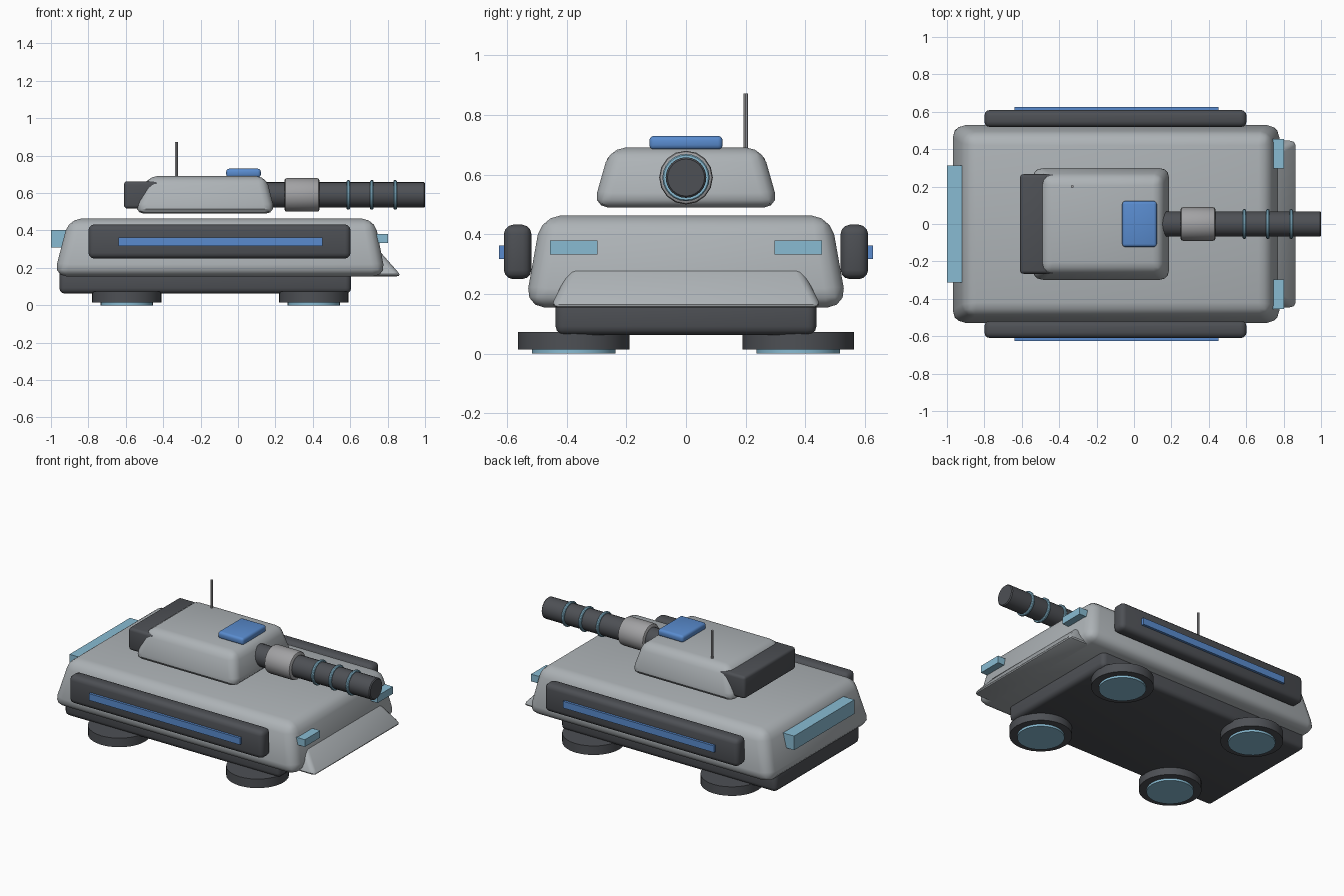
import bpy, bmesh, math

if "Cube" in bpy.data.objects:
    bpy.data.objects.remove(bpy.data.objects["Cube"])


def material(name, rgb):
    m = bpy.data.materials.new(name)
    m.diffuse_color = (*rgb, 1)
    m.use_nodes = True
    m.node_tree.nodes["Principled BSDF"].inputs["Base Color"].default_value = m.diffuse_color
    return m


ARMOUR = material("armour grey", (0.42, 0.45, 0.47))
DARK = material("dark grey", (0.075, 0.08, 0.09))
METAL = material("metal grey", (0.36, 0.36, 0.37))
BLUE = material("panel blue", (0.10, 0.26, 0.62))
GLOW = material("light blue", (0.25, 0.50, 0.65))


def finish(bm, name, mat, smooth=True):
    bmesh.ops.recalc_face_normals(bm, faces=bm.faces)
    me = bpy.data.meshes.new(name)
    bm.to_mesh(me)
    bm.free()
    me.materials.append(mat)
    ob = bpy.data.objects.new(name, me)
    bpy.context.collection.objects.link(ob)
    if smooth:
        bpy.ops.object.select_all(action='DESELECT')
        ob.select_set(True)
        bpy.context.view_layer.objects.active = ob
        bpy.ops.object.shade_smooth_by_angle(angle=math.radians(35))
    return ob


def block(name, mat, x, y, z, top_x=None, top_y=None, bevel=0, segments=3, low_bevel=None):
    """Box between the x, y, z ranges, optionally tapered to top_x, top_y and bevelled."""
    bm = bmesh.new()
    rings = []
    for (xa, xb), (ya, yb), h in ((x, y, z[0]), (top_x or x, top_y or y, z[1])):
        rings.append([bm.verts.new((px, py, h)) for px, py in
                      ((xa, ya), (xb, ya), (xb, yb), (xa, yb))])
    low, high = rings
    bm.faces.new(low[::-1])
    bm.faces.new(high)
    for i in range(4):
        j = (i + 1) % 4
        bm.faces.new((low[i], low[j], high[j], high[i]))
    if bevel:
        bmesh.ops.bevel(bm, geom=bm.edges[:], offset=bevel, offset_type='OFFSET',
                        segments=segments, profile=0.5, affect='EDGES', clamp_overlap=True)
    return finish(bm, name, mat, bool(bevel))


def lathe(name, mat, profile, origin, axis='Z', sides=32):
    """Solid of revolution from (distance along axis, radius) points."""
    bm = bmesh.new()
    rings = []
    for d, r in profile:
        ring = []
        for i in range(sides):
            a = 2 * math.pi * i / sides
            u, v = r * math.cos(a), r * math.sin(a)
            p = (d, u, v) if axis == 'X' else (u, v, d)
            ring.append(bm.verts.new([p[k] + origin[k] for k in range(3)]))
        rings.append(ring)
    for a, b in zip(rings, rings[1:]):
        for i in range(sides):
            j = (i + 1) % sides
            bm.faces.new((a[i], a[j], b[j], b[i]))
    bm.faces.new(rings[0][::-1])
    bm.faces.new(rings[-1])
    return finish(bm, name, mat)


# Hull, underbody and nose wedge
block("hull", ARMOUR, (-0.985, 0.79), (-0.54, 0.54), (0.155, 0.463),
      (-0.905, 0.73), (-0.485, 0.485), bevel=0.065)
block("underbody", DARK, (-0.955, 0.605), (-0.437, 0.437), (0.062, 0.2), bevel=0.03)
block("nose_wedge", ARMOUR, (0.5, 0.875), (-0.455, 0.455), (0.155, 0.292),
      (0.5, 0.755), (-0.385, 0.385), bevel=0.025)

# Side pods with blue strips, and headlights
for s, side in ((-1, "right"), (1, "left")):
    def span(a, b):
        return tuple(sorted((s * a, s * b)))
    block(f"{side}_side_pod", DARK, (-0.80, 0.602), span(0.518, 0.61), (0.25, 0.432), bevel=0.03)
    block(f"{side}_pod_strip", BLUE, (-0.64, 0.452), span(0.59, 0.626), (0.318, 0.362))
    block(f"{side}_headlight", GLOW, (0.72, 0.802), span(0.297, 0.455), (0.333, 0.38))

# Rear light bar
block("rear_light", GLOW, (-1.0, -0.9), (-0.312, 0.312), (0.31, 0.402))

# Hover pads
for i, (x, y) in enumerate([(x, y) for x in (-0.595, 0.405) for y in (-0.376, 0.376)]):
    lathe(f"hover_pad_{i + 1}", DARK, [(0.014, 0.186), (0.073, 0.186)], (x, y, 0))
    lathe(f"hover_glow_{i + 1}", GLOW, [(0, 0.14), (0.03, 0.14)], (x, y, 0))

# Turret with rear box, hatch and antenna
block("turret", ARMOUR, (-0.555, 0.2), (-0.312, 0.312), (0.49, 0.69),
      (-0.485, 0.15), (-0.255, 0.255), bevel=0.05)
block("turret_rear_box", DARK, (-0.61, -0.42), (-0.266, 0.266), (0.517, 0.663), bevel=0.018)
block("hatch", BLUE, (-0.063, 0.122), (-0.123, 0.123), (0.683, 0.73), bevel=0.016)
lathe("antenna", METAL, [(0.67, 0.008), (0.872, 0.008)], (-0.33, 0.2, 0), sides=8)

# Gun barrel, sleeve and glowing rings
gun = (0, 0, 0.59)
lathe("barrel", DARK, [(0.08, 0.068), (0.994, 0.068), (1.0, 0.062)], gun, 'X', 24)
lathe("barrel_sleeve", METAL, [(0.248, 0.078), (0.253, 0.087), (0.262, 0.09), (0.422, 0.09),
                               (0.431, 0.087), (0.436, 0.078)], gun, 'X', 16)
for i, x in enumerate((0.59, 0.716, 0.84)):
    lathe(f"barrel_ring_{i + 1}", GLOW, [(x - 0.009, 0.06), (x - 0.009, 0.075), (x - 0.004, 0.079),
                                         (x + 0.004, 0.079), (x + 0.009, 0.075), (x + 0.009, 0.06)],
          gun, 'X', 24)
